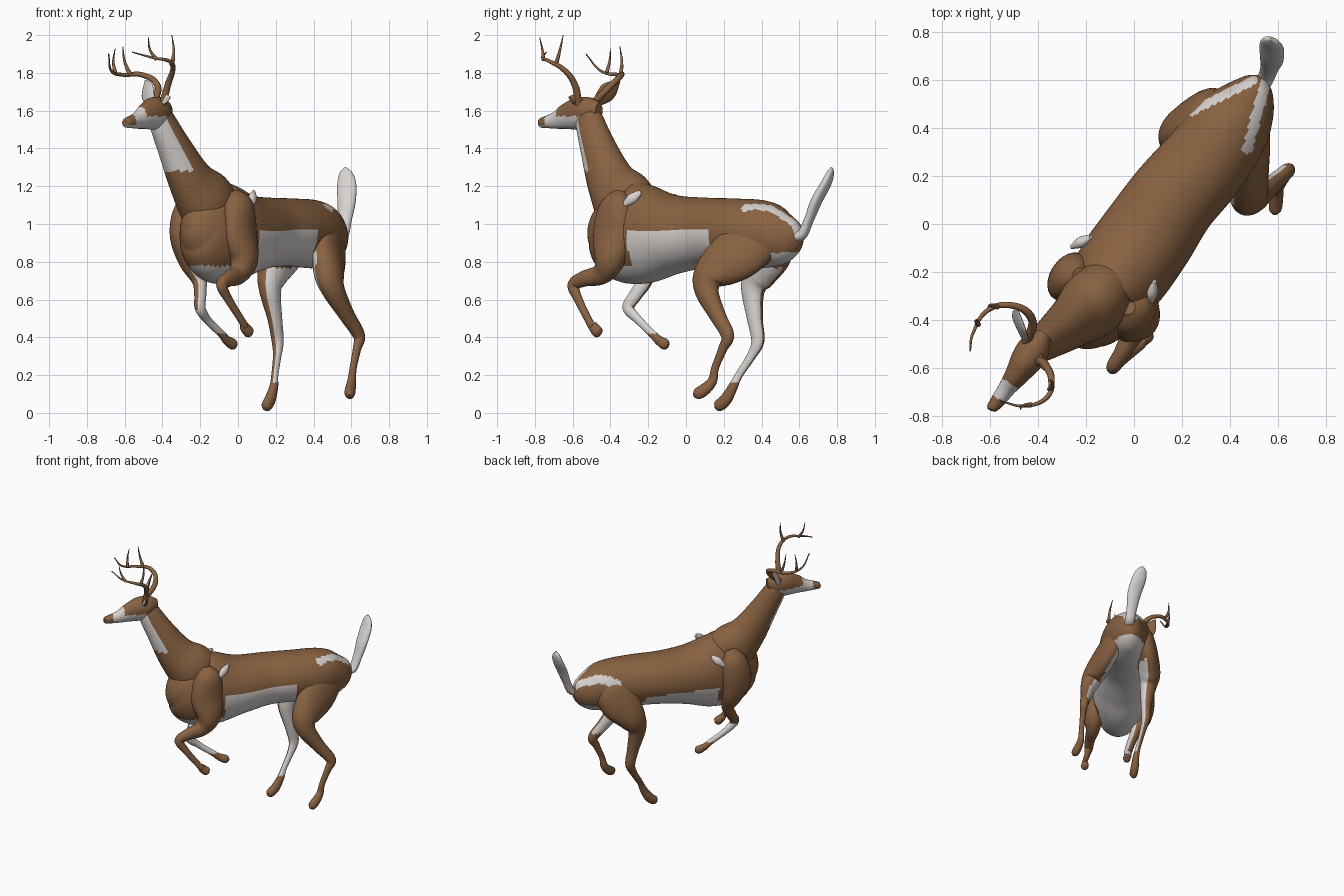
import bpy, bmesh, math
from mathutils import Vector

if "Cube" in bpy.data.objects:
    bpy.data.objects.remove(bpy.data.objects["Cube"], do_unlink=True)


def material(name, rgb):
    mat = bpy.data.materials.new(name)
    mat.use_nodes = True
    colour = (*rgb, 1)
    mat.diffuse_color = colour
    mat.node_tree.nodes["Principled BSDF"].inputs["Base Color"].default_value = colour
    return mat


COAT = material("brown coat", (.25, .122, .053))
PALE = material("pale fur", (.68, .645, .62))

# The animal leaps diagonally: heading, and the direction of its own left
FORWARD = Vector((-.54, -.84, 0)).normalized()
LEFT = Vector((.84, -.54, 0)).normalized()


def spline(points, steps):
    """Catmull-Rom interpolation through position-and-radius points."""
    pts = [Vector(p) for p in points]
    pts = [pts[0]] + pts + [pts[-1]]
    out = []
    for a, b, c, d in zip(pts, pts[1:], pts[2:], pts[3:]):
        for i in range(steps):
            t = i / steps
            out.append(b + (c - a) * (t / 2)
                       + (a * 2 - b * 5 + c * 4 - d) * (t * t / 2)
                       + (b * 3 - a - c * 3 + d) * (t ** 3 / 2))
    return out + [pts[-1]]


def loft(name, points, pale_rule, side=LEFT, sides=24, steps=6):
    """Elliptical rings (x, y, z, half width, half depth) skinned along a path."""
    path = spline(points, steps)
    centres = [Vector(p[:3]) for p in path]
    bm = bmesh.new()
    rings = []
    for i, p in enumerate(path):
        ahead = centres[min(i + 1, len(path) - 1)]
        tangent = (ahead - centres[max(i - 1, 0)]).normalized()
        across = (side - tangent * tangent.dot(side)).normalized()
        depth = across.cross(tangent)
        ring = []
        for k in range(sides):
            angle = math.tau * k / sides
            ring.append(bm.verts.new(centres[i] + across * (p[3] * math.cos(angle))
                                     + depth * (p[4] * math.sin(angle))))
        rings.append(ring)
    for low, high in zip(rings, rings[1:]):
        for k in range(sides):
            j = (k + 1) % sides
            bm.faces.new((low[k], low[j], high[j], high[k]))
    bm.faces.new(rings[0])
    bm.faces.new(rings[-1])
    bmesh.ops.recalc_face_normals(bm, faces=bm.faces)
    bm.normal_update()
    for face in bm.faces:
        face.smooth = len(face.verts) == 4
        face.material_index = int(pale_rule(face.calc_center_median(), face.normal))
    mesh = bpy.data.meshes.new(name)
    bm.to_mesh(mesh)
    bm.free()
    mesh.materials.append(COAT)
    mesh.materials.append(PALE)
    bpy.context.collection.objects.link(bpy.data.objects.new(name, mesh))


def near_line(co, a, b, width):
    """Is the point, seen from above, within a band around the line a-b?"""
    p, a, b = co.xy, Vector(a), Vector(b)
    t = max(0, min(1, (p - a).dot(b - a) / (b - a).length_squared))
    return (p - a - (b - a) * t).length < width


# Torso: pale belly and a pale V running from the tail over the rump
def torso_pale(co, n):
    along = -co.dot(FORWARD)
    if co.z > .93 and n.z > 0 and (near_line(co, (.55, .59), (.475, .32), .022)
                                   or near_line(co, (.5, .6), (.24, .47), .018)):
        return True
    if along > .33:
        return n.z < -.5 and co.z < .85
    ceiling = .97 if n.dot(LEFT) > 0 else .9
    return co.z < (ceiling if along > -.2 else .78)


loft("torso", [
    (.54, .61, .93, .02, .03), (.52, .58, .93, .07, .09), (.47, .5, .93, .13, .15),
    (.4, .4, .945, .17, .18), (.29, .25, .955, .185, .18), (.16, .1, .955, .19, .185),
    (.05, -.06, .945, .2, .21), (-.05, -.2, .945, .2, .26),
    (-.13, -.32, .965, .175, .265), (-.19, -.4, 1.02, .13, .19),
    (-.225, -.445, 1.06, .075, .11), (-.24, -.465, 1.08, .02, .03)],
    torso_pale, sides=72, steps=12)

# Neck with a pale throat
loft("neck", [
    (-.08, -.24, 1, .12, .16), (-.17, -.33, 1.12, .14, .175),
    (-.25, -.4, 1.23, .11, .135), (-.335, -.465, 1.4, .085, .1),
    (-.4, -.51, 1.54, .066, .08), (-.43, -.53, 1.62, .05, .06)],
    lambda co, n: co.z > 1.28 and n.dot(FORWARD) > .45, sides=48, steps=10)


# Head: pale jaw and muzzle band, dark nose tip
def head_pale(co, n):
    reach = co.dot(FORWARD)
    if reach > .92:
        return n.z < -.5
    return reach > .84 or (co.z < 1.57 and reach > .62)


loft("head", [
    (-.37, -.46, 1.6, .03, .04), (-.41, -.51, 1.6, .065, .072),
    (-.45, -.57, 1.585, .066, .085), (-.49, -.63, 1.57, .05, .07),
    (-.53, -.685, 1.55, .037, .047), (-.57, -.74, 1.54, .03, .032),
    (-.595, -.77, 1.535, .022, .024), (-.6, -.778, 1.535, .008, .008)],
    head_pale, sides=40, steps=10)


# Ears, pale on the inside
def ear(name, base, middle, tip, size):
    loft(name, [(*base, .016, .012), (*middle, size, .012), (*tip, .005, .004)],
         lambda co, n: n.dot(FORWARD) > .1, side=Vector((.45, -.5, .6)), sides=16)


ear("right_ear", (-.45, -.49, 1.63), (-.48, -.415, 1.7), (-.49, -.35, 1.76), .055)
ear("left_ear", (-.41, -.54, 1.63), (-.385, -.585, 1.66), (-.36, -.62, 1.67), .028)

# Raised tail
loft("tail", [
    (.51, .55, .94, .04, .03), (.55, .61, .94, .035, .028), (.565, .65, 1.02, .038, .025),
    (.575, .69, 1.12, .05, .028), (.575, .74, 1.21, .052, .025),
    (.57, .765, 1.27, .035, .018), (.57, .77, 1.3, .006, .005)],
    lambda co, n: True, side=Vector((1, -.3, 0)))


# Legs: flat against the body, pale on the inside and below the sock height
def leg(name, sign, points, fetlock, ceiling, sock=0):
    def pale(co, n):
        return fetlock < co.z < ceiling and (co.z < sock or n.dot(LEFT) * sign < -.4)
    rings = [(x, y, z, min(r * .85, .075), r) for x, y, z, r in points]
    loft(name, rings, pale, steps=8)


leg("left_foreleg", 1, [
    (-.02, -.35, 1.17, .03), (0, -.365, 1.1, .095), (.01, -.385, .95, .12),
    (.03, -.405, .81, .085), (0, -.45, .735, .057), (-.05, -.54, .71, .042),
    (-.085, -.595, .675, .034), (-.05, -.57, .6, .024), (.025, -.51, .48, .021),
    (.035, -.49, .455, .028), (.06, -.465, .425, .03), (.07, -.455, .415, .008)],
    .48, 0)
leg("right_foreleg", -1, [
    (-.23, -.21, 1.16, .03), (-.255, -.215, 1.08, .09), (-.275, -.22, .95, .11),
    (-.245, -.21, .81, .08), (-.205, -.22, .7, .045), (-.2, -.27, .62, .036),
    (-.2, -.305, .555, .032), (-.16, -.25, .49, .023), (-.09, -.18, .42, .021),
    (-.06, -.145, .385, .025), (-.025, -.11, .362, .029), (-.01, -.095, .355, .008)],
    .42, .8, .55)
leg("left_hind_leg", 1, [
    (.47, .44, 1.03, .04), (.475, .41, .96, .13), (.48, .28, .85, .15),
    (.48, .14, .74, .105), (.505, .11, .65, .068), (.575, .165, .52, .046),
    (.64, .22, .41, .036), (.63, .195, .34, .025), (.61, .155, .24, .021),
    (.602, .14, .17, .026), (.595, .1, .125, .032), (.59, .06, .1, .03),
    (.588, .04, .09, .008)], .45, .85)
leg("right_hind_leg", -1, [
    (.36, .5, 1.02, .04), (.32, .47, .96, .12), (.25, .44, .86, .14),
    (.185, .39, .74, .1), (.17, .355, .65, .066), (.195, .365, .5, .044),
    (.21, .38, .38, .036), (.207, .345, .3, .025), (.195, .28, .2, .021),
    (.19, .25, .14, .026), (.17, .21, .07, .033), (.15, .17, .035, .03),
    (.145, .155, .025, .008)], .16, .77)

# Pale folds behind the shoulders
for name, start, end in (
        ("left_shoulder_fold", (.07, -.33, 1.1), (.085, -.24, 1.17)),
        ("right_shoulder_fold", (-.26, -.095, 1.08), (-.18, -.055, 1.15))):
    a, b = Vector(start), Vector(end)
    loft(name, [(*a, .008, .012), (*a.lerp(b, .5), .022, .028), (*b, .008, .012)],
         lambda co, n: True, sides=16)


# Antlers: tapering beams with upright tines
def antler(name, branches):
    curve = bpy.data.curves.new(name, "CURVE")
    curve.dimensions = "3D"
    curve.bevel_depth = 1
    curve.bevel_resolution = 3
    curve.use_fill_caps = True
    for thick, points in branches:
        branch = curve.splines.new("BEZIER")
        branch.bezier_points.add(len(points) - 1)
        for i, (knot, co) in enumerate(zip(branch.bezier_points, points)):
            knot.co = co
            knot.handle_left_type = knot.handle_right_type = "AUTO"
            knot.radius = thick * (1 - .85 * i / (len(points) - 1))
    curve.materials.append(COAT)
    bpy.context.collection.objects.link(bpy.data.objects.new(name, curve))


antler("left_antler", [
    (.021, [(-.4, -.57, 1.63), (-.37, -.59, 1.74), (-.345, -.65, 1.82),
            (-.36, -.72, 1.86), (-.45, -.76, 1.88), (-.56, -.74, 1.91)]),
    (.013, [(-.35, -.69, 1.84), (-.34, -.67, 1.91), (-.35, -.65, 2)]),
    (.011, [(-.43, -.755, 1.87), (-.465, -.76, 1.92), (-.475, -.775, 1.99)])])
antler("right_antler", [
    (.021, [(-.45, -.5, 1.63), (-.43, -.39, 1.74), (-.51, -.34, 1.79),
            (-.61, -.36, 1.79), (-.67, -.45, 1.81), (-.685, -.53, 1.9)]),
    (.012, [(-.57, -.345, 1.79), (-.6, -.34, 1.86), (-.61, -.35, 1.94)]),
    (.011, [(-.65, -.42, 1.8), (-.66, -.405, 1.86), (-.65, -.4, 1.93)])])
